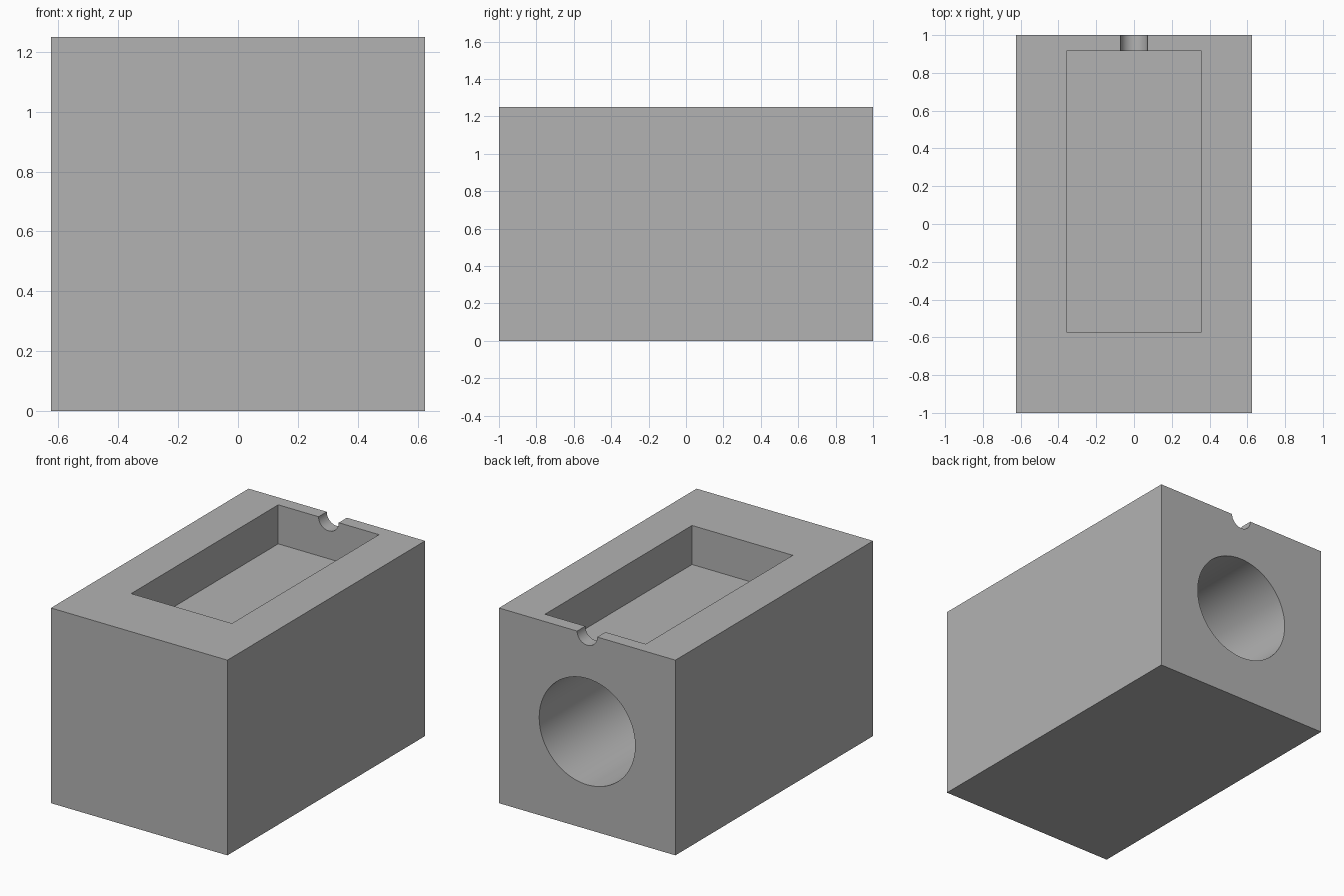
import bpy
import math

cube = bpy.data.objects.get("Cube")
if cube:
    bpy.data.objects.remove(cube, do_unlink=True)

WIDTH, LENGTH, HEIGHT = 1.25, 2.0, 1.25

grey = bpy.data.materials.new("plain grey")
grey.use_nodes = True
colour = (0.45, 0.45, 0.45, 1.0)
grey.diffuse_color = colour
grey.node_tree.nodes["Principled BSDF"].inputs["Base Color"].default_value = colour


def box(name, low, high):
    """Box between two opposite corners."""
    centre = [(a + b) / 2 for a, b in zip(low, high)]
    bpy.ops.mesh.primitive_cube_add(size=1, location=centre)
    obj = bpy.context.object
    obj.name = name
    obj.scale = [b - a for a, b in zip(low, high)]
    bpy.ops.object.transform_apply(location=False, rotation=False, scale=True)
    obj.data.materials.append(grey)
    return obj


def bore(name, radius, z, y_start, y_end, sides):
    """Cylinder lying along y."""
    bpy.ops.mesh.primitive_cylinder_add(
        vertices=sides, radius=radius, depth=y_end - y_start,
        location=(0, (y_start + y_end) / 2, z), rotation=(math.pi / 2, 0, 0))
    obj = bpy.context.object
    obj.name = name
    obj.data.materials.append(grey)
    return obj


# Solid block
block = box("block", (-WIDTH / 2, -LENGTH / 2, 0), (WIDTH / 2, LENGTH / 2, HEIGHT))

# Rectangular top pocket, round cable notch and blind bore in the back
cutters = [
    box("pocket_cutter", (-0.357, -0.571, 1.0), (0.357, 0.917, 1.4)),
    bore("notch_cutter", 0.0715, HEIGHT, 0.8, 1.1, 48),
    bore("bore_cutter", 0.34, HEIGHT / 2, -0.571, 1.1, 96),
]
for cutter in cutters:
    cutter.hide_render = True
    bpy.context.view_layer.objects.active = block
    cut = block.modifiers.new(cutter.name, "BOOLEAN")
    cut.operation = "DIFFERENCE"
    cut.solver = "EXACT"
    cut.object = cutter
    bpy.ops.object.modifier_apply(modifier=cut.name)
    bpy.data.objects.remove(cutter, do_unlink=True)

# Smooth bore walls, sharp block edges
bpy.ops.object.select_all(action="DESELECT")
block.select_set(True)
bpy.context.view_layer.objects.active = block
bpy.ops.object.shade_smooth_by_angle(angle=math.radians(30))
